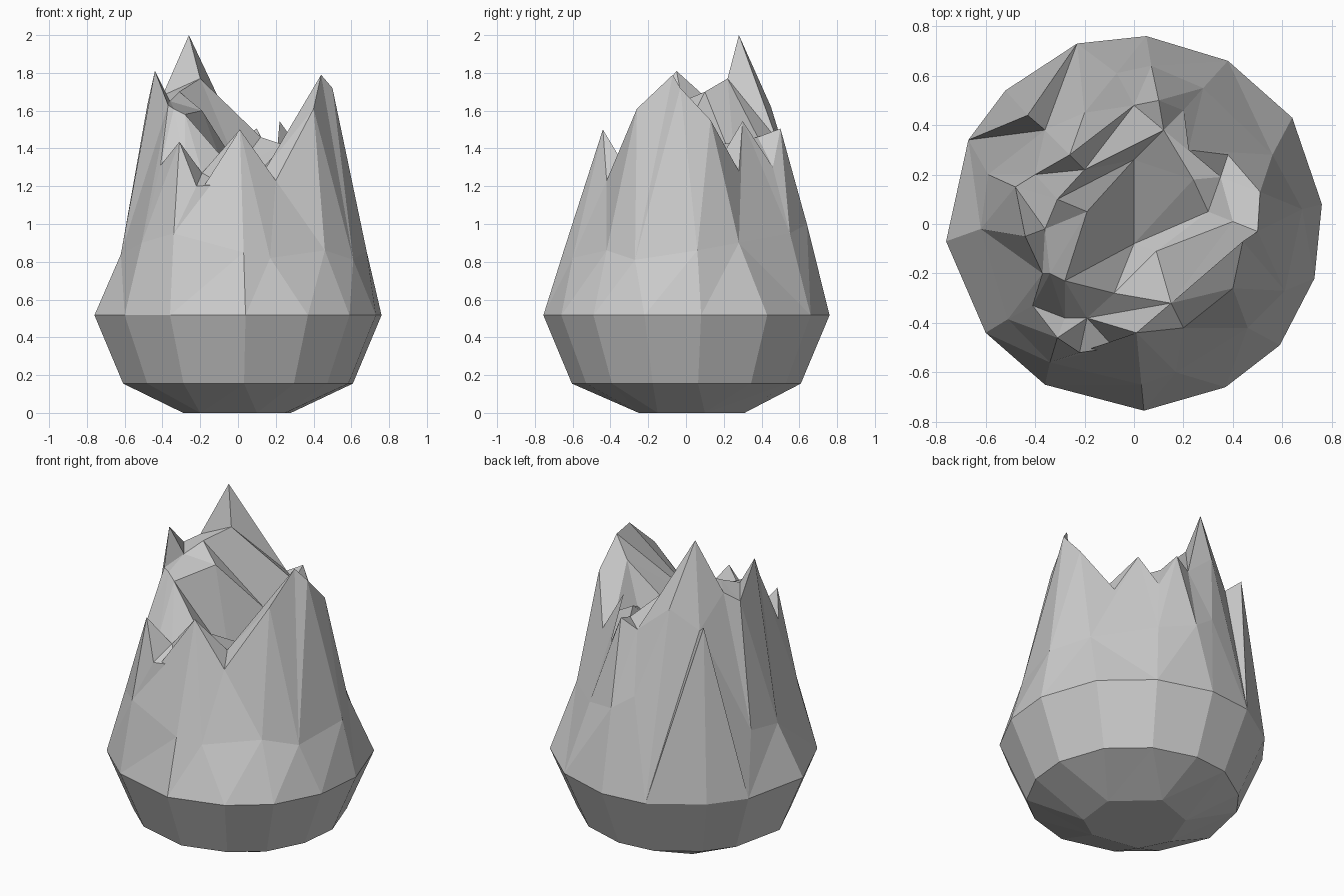
import bpy, bmesh, math

cube = bpy.data.objects.get("Cube")
if cube:
    bpy.data.objects.remove(cube)

# Plain stone colour
stone = bpy.data.materials.new("grey_stone")
stone.use_nodes = True
grey = (0.6, 0.6, 0.6, 1)
stone.diffuse_color = grey
stone.node_tree.nodes["Principled BSDF"].inputs["Base Color"].default_value = grey

# Small foot and widest loop of the body, as seen in plan
foot_plan = [(.28, .1), (.05, .31), (-.2, .22), (-.29, -.02), (-.2, -.2),
             (.1, -.25), (.25, -.15)]
belly_plan = [(.76, .08), (.64, .43), (.38, .66), (.05, .76), (-.23, .73),
              (-.52, .54), (-.67, .34), (-.76, -.07), (-.6, -.44), (-.36, -.65),
              (.04, -.755), (.37, -.66), (.59, -.49), (.73, -.22)]

# Shoulder loop
shoulder = [(.68, .06, .86), (.56, .28, .9), (.28, .55, .95), (.07, .64, 1), (-.07, .61, 1.1),
            (-.2, .45, 1.62), (-.36, .38, 1.5), (-.59, .2, .87), (-.62, -.02, .84),
            (-.51, -.385, .9), (-.34, -.56, .95), (.03, -.65, .85),
            (.17, -.6, .82), (.46, -.42, .86), (.61, -.27, .81)]

# Jagged rim of peaks and notches
rim = [(.51, .13, 1.55), (.38, .28, 1.28), (.22, .3, 1.545), (.2, .46, 1.3),
       (.1, .5, 1.505), (0, .48, 1.45), (-.26, .28, 2), (-.4, .2, 1.68),
       (-.48, .15, 1.63), (-.44, -.05, 1.81), (-.37, -.2, 1.63), (-.41, -.33, 1.31),
       (-.31, -.46, 1.435), (-.22, -.52, 1.2), (-.08, -.5, 1.21), (.01, -.44, 1.5),
       (.2, -.42, 1.23), (.4, -.26, 1.61), (.44, -.07, 1.79), (.5, -.03, 1.72)]

# Broken ledge just inside the rim
ledge = [(.4, .01, 1.6), (.35, .19, 1.36), (.12, .38, 1.46), (-.2, .22, 1.77),
         (-.31, .1, 1.7), (-.36, -.02, 1.65), (-.34, -.2, 1.61), (-.28, -.38, 1.3),
         (-.19, -.38, 1.27), (.15, -.32, 1.3)]

# Inside of the hollow
hollow = [(.3, .05, 1.35), (.24, .18, 1.42), (0, .26, 1.3), (-.19, .05, 1.6),
          (-.28, -.23, 1.58), (-.08, -.28, 1.35), (.09, -.11, 1.25)]
hollow_floor = (0, -.08, 1.1)

# Spur leaning against the foot of the tallest peak
spur = [(-.43, .44, 1.56), (-.36, .38, 1.5), (-.23, .73, .517),
        (-.52, .54, .517), (-.67, .34, .517)]


def angle(p):
    return math.atan2(p[1], p[0]) % math.tau


def add_loop(bm, points):
    """Add a closed loop of vertices, ordered by angle about the axis."""
    return [bm.verts.new(p) for p in sorted(points, key=angle)]


def level(plan, scale, z):
    return [(x * scale, y * scale, z) for x, y in plan]


def bridge(bm, low, high):
    """Join two loops of any size with triangles, walking round by angle."""
    def turn(loop, k):
        return angle(loop[k % len(loop)].co) + math.tau * (k // len(loop))
    i = j = 0
    while i < len(low) or j < len(high):
        a, b = low[i % len(low)], high[j % len(high)]
        step_low = j == len(high) or (
            i < len(low) and turn(low, i + 1) <= turn(high, j + 1))
        if step_low:
            i += 1
            bm.faces.new((a, low[i % len(low)], b))
        else:
            j += 1
            bm.faces.new((a, high[j % len(high)], b))


def finish(bm, name):
    """Merge flat triangle pairs into panels and make the object."""
    bmesh.ops.dissolve_limit(bm, angle_limit=math.radians(1), verts=bm.verts, edges=bm.edges)
    bmesh.ops.recalc_face_normals(bm, faces=bm.faces)
    mesh = bpy.data.meshes.new(name)
    bm.to_mesh(mesh)
    bm.free()
    mesh.materials.append(stone)
    bpy.context.collection.objects.link(bpy.data.objects.new(name, mesh))


# Skin the body from the foot up over the rim and down into the hollow
body = bmesh.new()
loops = [add_loop(body, p) for p in (
    level(foot_plan, 1, 0), level(belly_plan, .8, .155), level(belly_plan, 1, .517),
    shoulder, rim, ledge, hollow)]
for low, high in zip(loops, loops[1:]):
    bridge(body, low, high)

# Close the foot and the hollow
body.faces.new(list(reversed(loops[0])))
centre = body.verts.new(hollow_floor)
inner = loops[-1]
for a, b in zip(inner, inner[1:] + inner[:1]):
    body.faces.new((a, b, centre))
finish(body, "jagged_rock")

# Wrap the spur as a solid wedge
wedge = bmesh.new()
bmesh.ops.convex_hull(wedge, input=add_loop(wedge, spur))
finish(wedge, "rock_spur")
